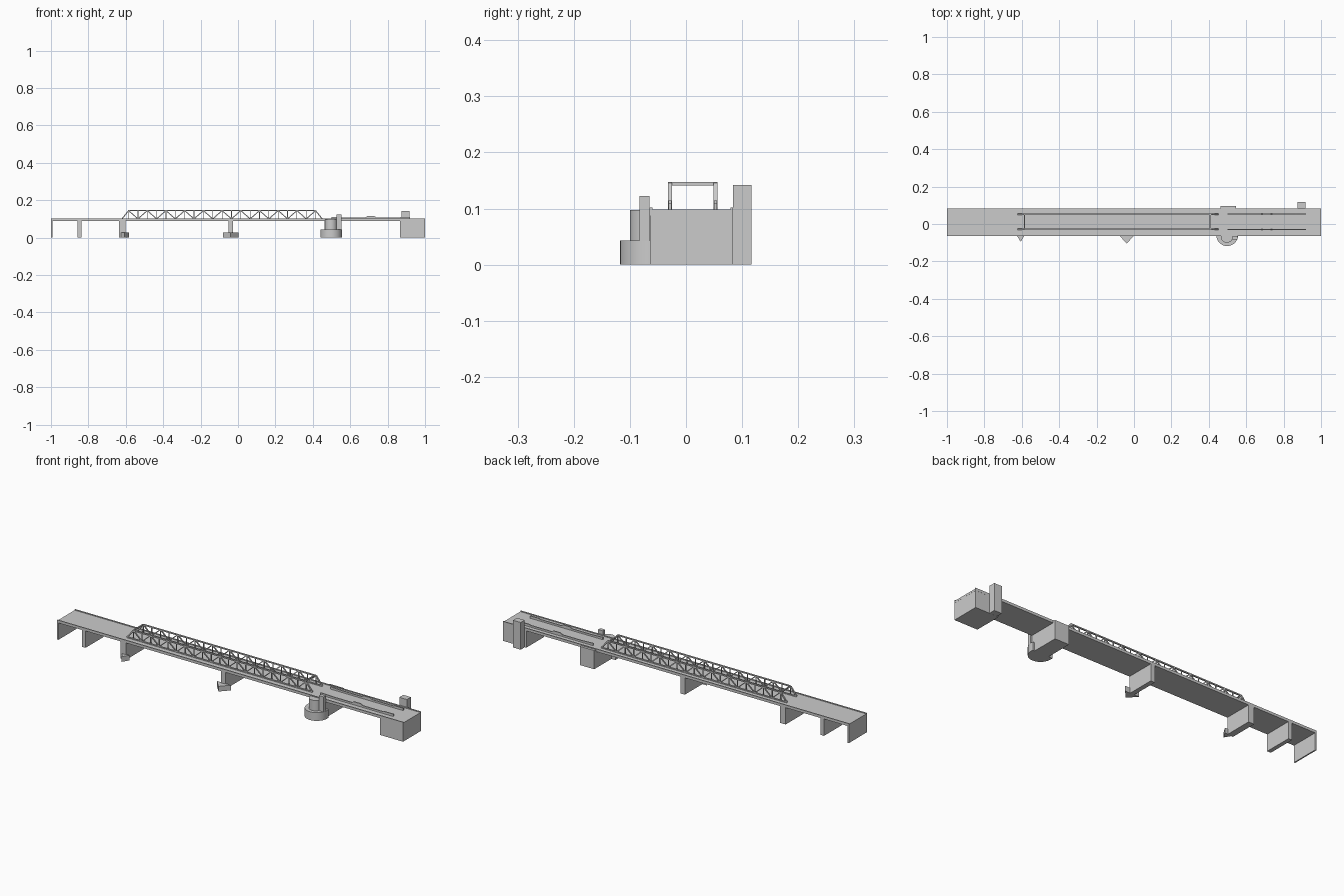
import bpy, bmesh, math
from mathutils import Vector

if "Cube" in bpy.data.objects:
    bpy.data.objects.remove(bpy.data.objects["Cube"])


def make(name, bm):
    bmesh.ops.recalc_face_normals(bm, faces=bm.faces)
    me = bpy.data.meshes.new(name)
    bm.to_mesh(me)
    bm.free()
    ob = bpy.data.objects.new(name, me)
    bpy.context.collection.objects.link(ob)
    return ob


def prism(name, pts, z0, z1):
    # vertical extrusion of a plan outline
    bm = bmesh.new()
    f = bm.faces.new([bm.verts.new((x, y, z0)) for x, y in pts])
    r = bmesh.ops.extrude_face_region(bm, geom=[f])
    for v in r["geom"]:
        if isinstance(v, bmesh.types.BMVert):
            v.co.z = z1
    return make(name, bm)


def box(name, x0, x1, y0, y1, z0, z1):
    return prism(name, [(x0, y0), (x1, y0), (x1, y1), (x0, y1)], z0, z1)


def side_plate(name, pts, y0, y1):
    # extrusion of an x-z outline across y
    bm = bmesh.new()
    f = bm.faces.new([bm.verts.new((x, y0, z)) for x, z in pts])
    r = bmesh.ops.extrude_face_region(bm, geom=[f])
    for v in r["geom"]:
        if isinstance(v, bmesh.types.BMVert):
            v.co.y = y1
    return make(name, bm)


def bar(bm, a, b, w, depth):
    # member in the x-z plane, w wide and depth thick in y
    a, b = Vector(a), Vector(b)
    d = (b - a).normalized()
    n = d.cross(Vector((0, 1, 0))) * w / 2
    t = Vector((0, depth / 2, 0))
    v = [bm.verts.new(p + s * n + q * t)
         for p in (a, b) for s, q in ((-1, -1), (1, -1), (1, 1), (-1, 1))]
    for idx in ((0, 1, 2, 3), (7, 6, 5, 4), (0, 4, 5, 1),
                (1, 5, 6, 2), (2, 6, 7, 3), (3, 7, 4, 0)):
        bm.faces.new([v[i] for i in idx])


Y0, Y1 = -0.065, 0.084
TRUSS_Y = (-0.0285, 0.0525)

# deck with raised edge curbs
box("deck", -1, 1, Y0, Y1, 0.088, 0.098)
box("front_curb", -1, 1, Y0, Y0 + 0.005, 0.098, 0.102)
box("back_curb", -1, 1, Y1 - 0.005, Y1, 0.098, 0.102)

# trusses
L, R, ZB, ZT = -0.585, 0.415, 0.100, 0.144
N = 20
for side, y in zip(("front", "back"), TRUSS_Y):
    bm = bmesh.new()
    step = (R - L) / N
    bar(bm, (L - 0.035, y, ZB), (R + 0.035, y, ZB), 0.006, 0.007)
    bar(bm, (L, y, ZT), (R, y, ZT), 0.006, 0.007)
    bar(bm, (L - 0.035, y, ZB), (L, y, ZT), 0.006, 0.007)
    bar(bm, (R + 0.035, y, ZB), (R, y, ZT), 0.006, 0.007)
    for i in range(N):
        za, zb = (ZT, ZB) if i % 2 == 0 else (ZB, ZT)
        bar(bm, (L + i * step, y, za), (L + (i + 1) * step, y, zb), 0.005, 0.005)
    for i in range(N + 1):
        bar(bm, (L + i * step, y, ZB), (L + i * step, y, ZT), 0.0035, 0.005)
    make(side + "_truss", bm)

    # low parapets on the approaches
    side_plate(side + "_right_parapet",
               [(0.50, 0.098), (0.50, 0.110), (0.56, 0.107), (0.68, 0.107),
                (0.69, 0.114), (0.73, 0.114), (0.74, 0.107), (0.86, 0.107),
                (0.87, 0.110), (0.92, 0.110), (0.92, 0.098)], y - 0.003, y + 0.003)

# portal beams joining the trusses
for nm, x in (("left_portal_beam", L), ("right_portal_beam", R - 0.007)):
    box(nm, x - 0.003, x + 0.003, TRUSS_Y[0], TRUSS_Y[1], 0.141, 0.147)

# wall piers
for nm, a, b in (("left_end_wall", -1, -0.993), ("approach_pier", -0.857, -0.836),
                 ("left_truss_pier", -0.635, -0.602), ("middle_pier", -0.052, -0.028)):
    box(nm, a, b, Y0, Y1, 0, 0.089)

# pointed cutwaters
for nm, x, h, tip in (("left_cutwater", -0.606, 0.022, -0.095),
                      ("middle_cutwater", -0.039, 0.041, -0.105)):
    prism(nm, [(x - h, Y0 + 0.005), (x, tip), (x + h, Y0 + 0.005)], 0, 0.027)


def half_round(cx, cy, r, yback, n=14):
    arc = [(cx + r * math.cos(math.pi + math.pi * i / n),
            cy + r * math.sin(math.pi + math.pi * i / n)) for i in range(n + 1)]
    return arc + [(cx + r, yback), (cx - r, yback)]


# main pier with round front and control hut
box("main_pier", 0.463, 0.545, Y0, 0.097, 0, 0.0975)
pier = [prism("main_pier_base", half_round(0.498, -0.060, 0.058, -0.045), 0, 0.043),
        prism("main_pier_turret", half_round(0.497, -0.067, 0.033, -0.045), 0.043, 0.0975)]
for ob in pier:
    bpy.ops.object.select_all(action="DESELECT")
    ob.select_set(True)
    bpy.context.view_layer.objects.active = ob
    bpy.ops.object.shade_smooth_by_angle(angle=math.radians(30))
box("main_pier_post", 0.526, 0.553, -0.083, -0.065, 0.043, 0.122)

# right abutment and tower
box("right_abutment", 0.865, 0.9995, Y0 + 0.0005, Y1 - 0.0005, 0, 0.0975)
box("abutment_tower", 0.874, 0.918, Y1, 0.117, 0, 0.142)
